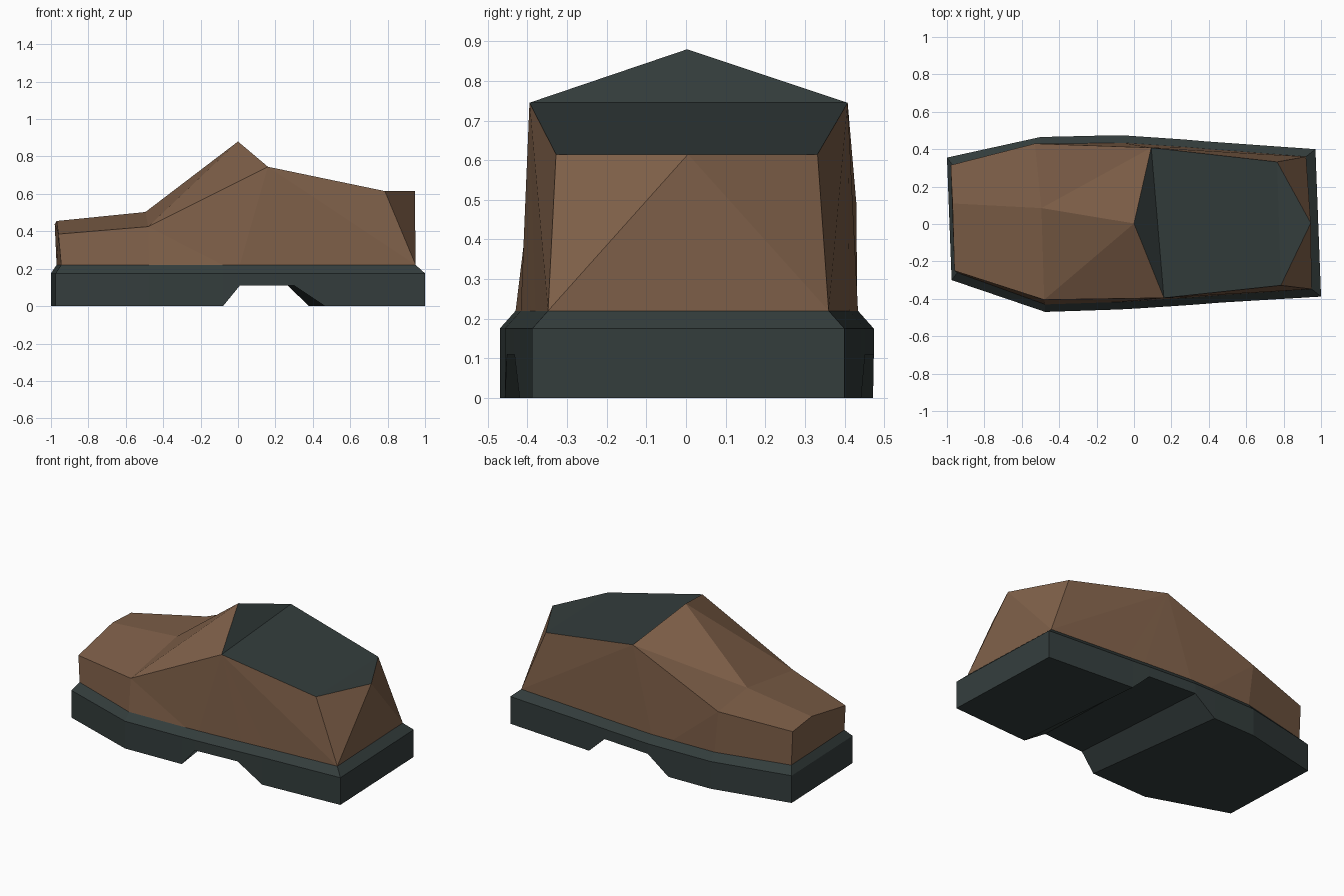
import bpy, bmesh
from mathutils import Vector

if "Cube" in bpy.data.objects:
    bpy.data.objects.remove(bpy.data.objects["Cube"])


def material(name, rgb):
    m = bpy.data.materials.new(name)
    m.diffuse_color = (*rgb, 1)
    m.use_nodes = True
    m.node_tree.nodes["Principled BSDF"].inputs["Base Color"].default_value = m.diffuse_color
    return m


brown = material("brown leather", (0.215, 0.118, 0.067))
dark = material("dark rubber", (0.034, 0.047, 0.046))


def make(name, verts, faces, mat):
    me = bpy.data.meshes.new(name)
    me.from_pydata(verts, [], faces)
    me.materials.append(mat)
    bm = bmesh.new()
    bm.from_mesh(me)
    bmesh.ops.recalc_face_normals(bm, faces=bm.faces)
    bm.to_mesh(me)
    bm.free()
    ob = bpy.data.objects.new(name, me)
    bpy.context.collection.objects.link(ob)
    return ob


# Sole stations from toe to heel: near point, far point, underside height, end inset
stations = [
    ((-.975, -.30), (-1, .355), 0, .03),
    ((-.475, -.47), (-.50, .465), 0, 0),
    ((-.08, -.457), (-.205, .472), 0, 0),
    ((.01, -.452), (-.06, .474), .11, 0),
    ((.30, -.433), (.265, .452), .11, 0),
    ((.465, -.42), (.38, .442), 0, 0),
    ((1, -.388), (.97, .40), 0, -.05),
]
RIM, TOP, INSET = .175, .22, .04
verts, faces, near, far = [], [], [], []
for (nx, ny), (fx, fy), z, dx in stations:
    near.append((nx + dx, ny + INSET, TOP))
    far.append((fx + dx, fy - INSET, TOP))
    verts += [(nx, ny, z), (nx, ny, RIM), near[-1], far[-1], (fx, fy, RIM), (fx, fy, z)]
for s in range(len(stations) - 1):
    for k in range(6):
        a, b = s * 6 + k, s * 6 + (k + 1) % 6
        faces.append((a, b, b + 6, a + 6))
e = len(verts) - 6
for o in (0, e):
    faces += [(o, o + 1, o + 4, o + 5), (o + 1, o + 2, o + 3, o + 4)]
make("sole", verts, faces, dark)

# Upper: named corner points, base shared with the sole rim
P = {
    "toe_n": (-.96, -.25, .385), "toe_c": (-.97, .11, .455), "toe_f": (-.98, .315, .438),
    "mid_n": (-.48, -.405, .425), "mid_c": (-.495, .085, .503), "mid_f": (-.53, .43, .49),
    "apex": (0, .003, .88),
    "col_n": (.16, -.395, .745), "col_f": (.092, .408, .745),
    "heel_n": (.785, -.328, .615), "heel_f": (.765, .332, .615), "heel_c": (.945, .005, .615),
}
for i in range(len(stations)):
    P[f"n{i}"], P[f"f{i}"] = near[i], far[i]


def shell(name, face_names, mat):
    names = sorted({n for f in face_names for n in f.split()})
    return make(name, [P[n] for n in names],
                [[names.index(n) for n in f.split()] for f in face_names], mat)


upper = ["toe_n mid_n mid_c toe_c", "toe_f mid_f mid_c toe_c",     # toe cap
         "n0 f0 toe_f toe_c toe_n",                               # toe front
         "mid_n mid_c apex", "mid_n apex col_n",                  # instep
         "mid_c apex col_f", "mid_c col_f mid_f",
         "n6 f6 heel_c"]                                          # heel back
for s in "nf":                                                    # side walls
    upper += [f"{s}0 {s}1 mid_{s} toe_{s}", f"{s}1 {s}2 mid_{s}",
              f"{s}2 {s}3 col_{s} mid_{s}", f"{s}3 {s}4 col_{s}",
              f"{s}4 {s}5 col_{s}", f"{s}5 {s}6 col_{s}",
              f"{s}6 heel_{s} col_{s}", f"{s}6 heel_c heel_{s}"]
shell("shoe_upper", upper, brown)

# Dark foot opening closing the top of the upper
shell("foot_opening", ["apex col_n col_f", "col_n heel_n heel_f col_f",
                       "heel_n heel_c heel_f"], dark)
